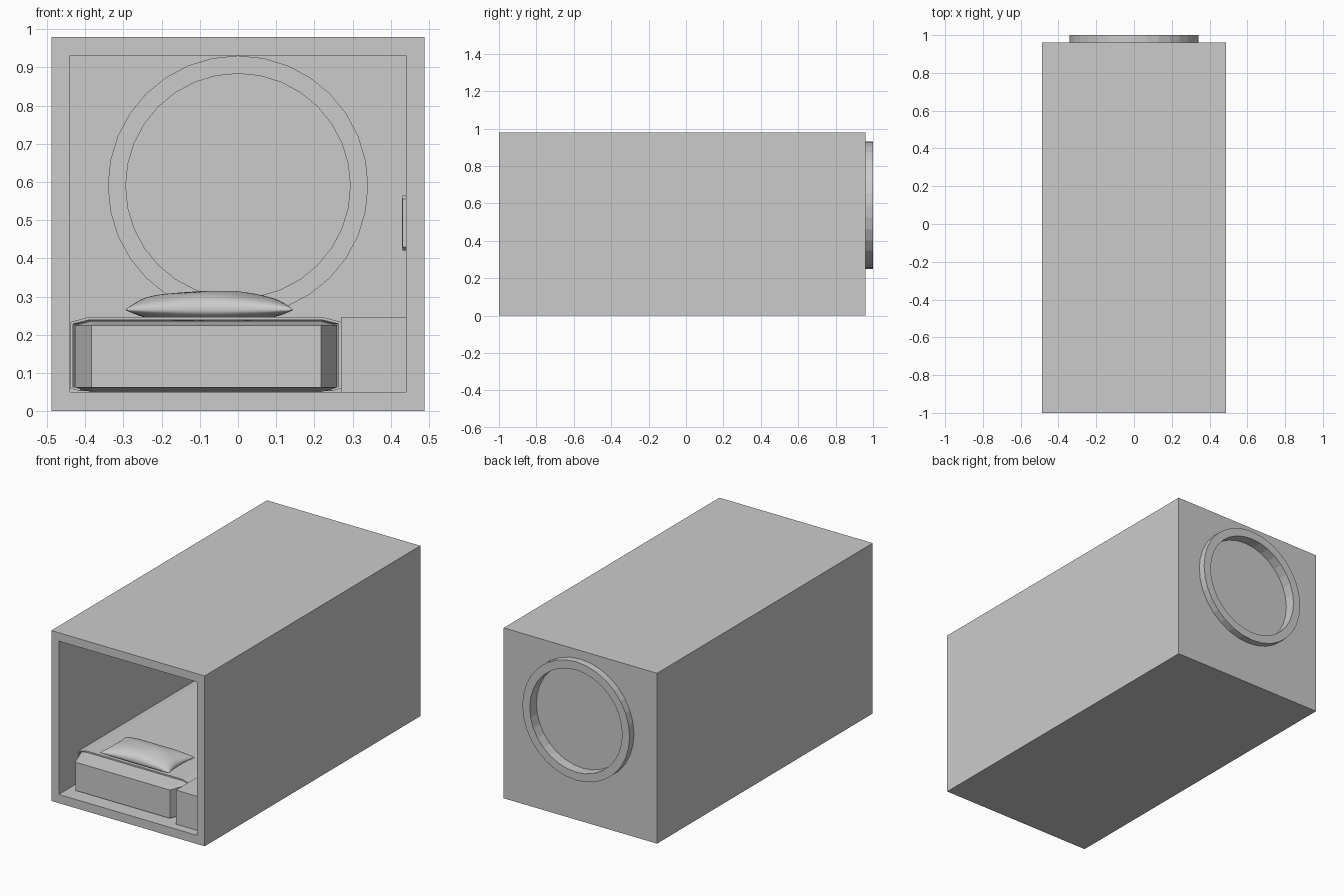
import bpy, bmesh, math
from mathutils import Matrix, Vector

if "Cube" in bpy.data.objects:
    bpy.data.objects.remove(bpy.data.objects["Cube"])


def finish(bm, name):
    bmesh.ops.recalc_face_normals(bm, faces=bm.faces[:])
    me = bpy.data.meshes.new(name)
    bm.to_mesh(me)
    bm.free()
    ob = bpy.data.objects.new(name, me)
    bpy.context.collection.objects.link(ob)
    return ob


def box_bm(lo, hi, bevel=0.0):
    """Box between two corners; the bevel is a fraction of each side."""
    lo, hi = Vector(lo), Vector(hi)
    bm = bmesh.new()
    bmesh.ops.create_cube(bm, size=1)
    if bevel:
        bmesh.ops.bevel(bm, geom=bm.edges[:], offset=bevel, segments=1,
                        affect='EDGES', profile=0.5)
    bmesh.ops.scale(bm, vec=hi - lo, verts=bm.verts[:])
    bmesh.ops.translate(bm, vec=(lo + hi) / 2, verts=bm.verts[:])
    return bm


def disc_y(name, radius, y0, y1, z, segments=32):
    bm = bmesh.new()
    m = Matrix.Translation((0, (y0 + y1) / 2, z)) @ Matrix.Rotation(math.pi / 2, 4, 'X')
    bmesh.ops.create_cone(bm, cap_ends=True, segments=segments, radius1=radius,
                          radius2=radius, depth=y1 - y0, matrix=m)
    return finish(bm, name)


def cut(ob, cutter):
    cutter.hide_render = True
    cutter.hide_set(True)
    mod = ob.modifiers.new("cut", 'BOOLEAN')
    mod.operation = 'DIFFERENCE'
    mod.solver = 'EXACT'
    mod.object = cutter
    bpy.context.view_layer.objects.active = ob
    bpy.ops.object.modifier_apply(modifier=mod.name)
    bpy.data.objects.remove(cutter)


WIN_Z, BACK_IN, BACK_OUT = 0.59, 0.912, 0.96

# Capsule shell: open front, round hole in the back wall
shell = finish(box_bm((-0.488, -1, 0), (0.488, BACK_OUT, 0.98)), "capsule_shell")
cut(shell, finish(box_bm((-0.44, -1.2, 0.05), (0.44, BACK_IN, 0.932)), "room_cutter"))
cut(shell, disc_y("window_cutter", 0.31, 0.8, 1.1, WIN_Z))

# Window ring, protruding on both sides, lathed from a rectangle
bm = bmesh.new()
profile = [bm.verts.new((r, y, 0)) for r, y in
           [(0.294, 0.872), (0.341, 0.872), (0.341, 1.0), (0.294, 1.0)]]
loop = [bm.edges.new((profile[i], profile[(i + 1) % 4])) for i in range(4)]
bmesh.ops.spin(bm, geom=profile + loop, cent=(0, 0, 0), axis=(0, 1, 0),
               angle=2 * math.pi, steps=32)
bmesh.ops.remove_doubles(bm, verts=bm.verts[:], dist=1e-4)
bmesh.ops.translate(bm, vec=(0, 0, WIN_Z), verts=bm.verts[:])
finish(bm, "window_ring")

# Window pane in the middle of the wall
disc_y("window_pane", 0.3, 0.932, 0.94, WIN_Z)

# Mattress with proportionally chamfered edges
finish(box_bm((-0.427, -0.93, 0.05), (0.26, 0.9, 0.236), 0.062), "mattress")

# Blanket: slightly larger shell, cut open at the head end and below
bm = box_bm((-0.439, -0.945, 0.046), (0.27, 0.911, 0.246), 0.065)
for co, no in (((0, -0.822, 0), (0, 1, 0)), ((0, 0, 0.052), (0, 0, 1))):
    bmesh.ops.bisect_plane(bm, geom=bm.verts[:] + bm.edges[:] + bm.faces[:],
                           plane_co=co, plane_no=no, clear_inner=True)
blanket = finish(bm, "blanket")
mod = blanket.modifiers.new("thickness", 'SOLIDIFY')
mod.thickness = 0.008
mod.offset = -1

# Side shelf filling the gap beside the bed
finish(box_bm((0.27, -0.95, 0.05), (0.44, BACK_IN, 0.246)), "side_shelf")

# Control panel on the right wall
finish(box_bm((0.43, -0.58, 0.42), (0.45, -0.34, 0.565), 0.07), "wall_panel")

# Pillow: two puffed sheets joined along a pinched seam
N = 28
bm = bmesh.new()
for side, height in ((1, 0.05), (-1, 0.031)):
    rows = []
    for j in range(N + 1):
        v = -math.cos(math.pi * j / N)
        row = []
        for i in range(N + 1):
            u = -math.cos(math.pi * i / N)
            puff = ((1 - u ** 2) * (1 - v ** 2)) ** 0.42
            puff *= 1 + 0.04 * math.sin(5 * u + 2 * v) * math.cos(4 * v - u)
            x = 0.22 * u * (1 - 0.08 * (1 - v * v))
            y = 0.118 * v * (1 - 0.12 * (1 - u * u))
            row.append(bm.verts.new((x - 0.075, y - 0.715,
                                     0.265 + side * height * min(puff, 1))))
        rows.append(row)
    for j in range(N):
        for i in range(N):
            bm.faces.new((rows[j][i], rows[j][i + 1], rows[j + 1][i + 1], rows[j + 1][i]))
bmesh.ops.remove_doubles(bm, verts=bm.verts[:], dist=1e-4)
pillow = finish(bm, "pillow")
bpy.ops.object.select_all(action='DESELECT')
pillow.select_set(True)
bpy.context.view_layer.objects.active = pillow
bpy.ops.object.shade_smooth_by_angle(angle=math.radians(50))
